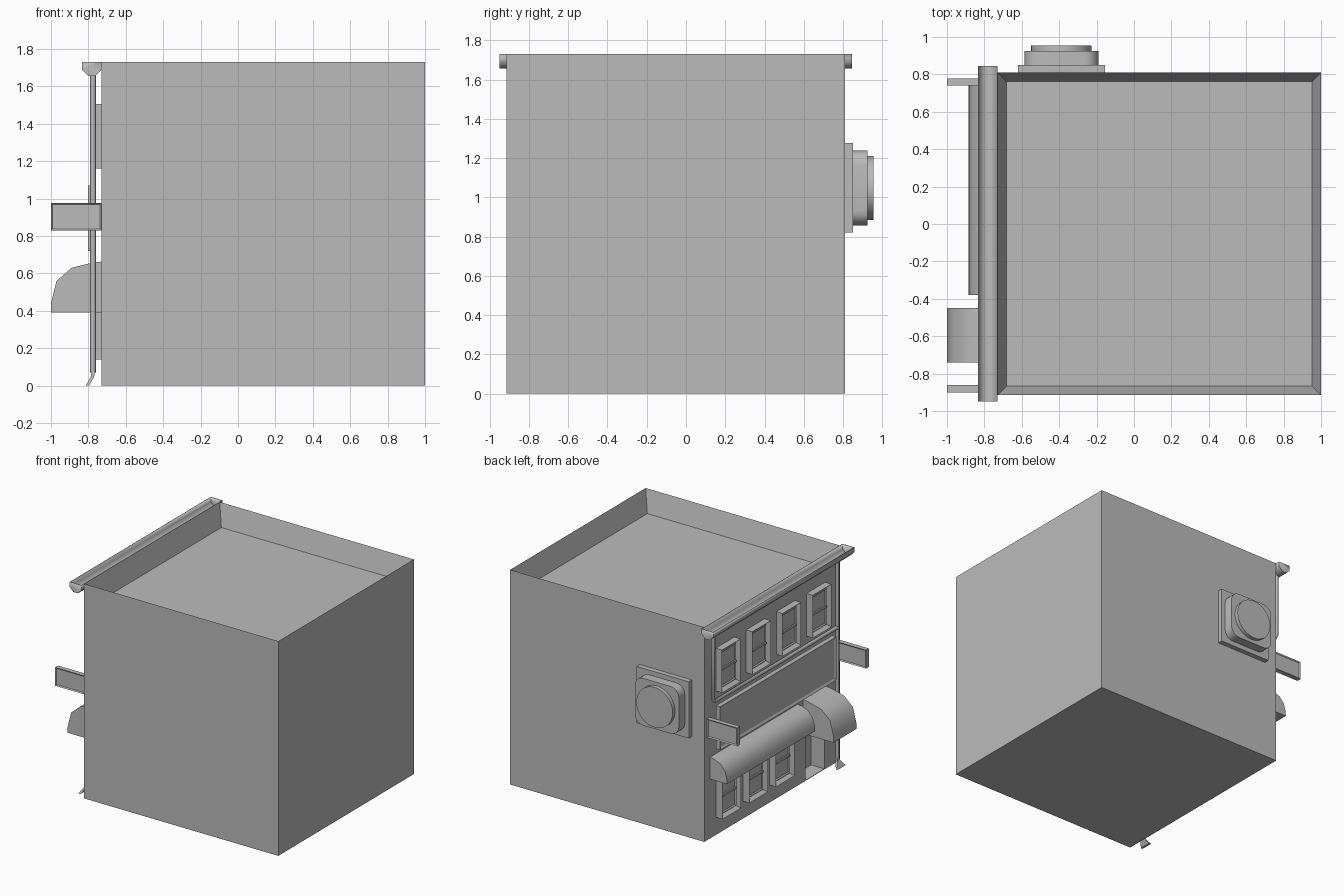
import bpy, bmesh
from mathutils import Vector

cube = bpy.data.objects.get("Cube")
if cube:
    bpy.data.objects.remove(cube, do_unlink=True)

GREY = (0.5, 0.5, 0.5, 1)
stone = bpy.data.materials.new("plain_grey")
stone.use_nodes = True
stone.diffuse_color = GREY
stone.node_tree.nodes["Principled BSDF"].inputs["Base Color"].default_value = GREY

WALL = -0.73


def finish(name, bm, smooth=False):
    bmesh.ops.recalc_face_normals(bm, faces=bm.faces)
    mesh = bpy.data.meshes.new(name)
    bm.to_mesh(mesh)
    bm.free()
    mesh.materials.append(stone)
    ob = bpy.data.objects.new(name, mesh)
    bpy.context.scene.collection.objects.link(ob)
    if smooth:
        bpy.ops.object.select_all(action='DESELECT')
        ob.select_set(True)
        bpy.context.view_layer.objects.active = ob
        bpy.ops.object.shade_smooth_by_angle(angle=0.87)
    return ob


def add_box(bm, x, y, z):
    verts = bmesh.ops.create_cube(bm, size=1)["verts"]
    for v in verts:
        v.co = Vector([(r[0] + r[1]) / 2 + c * (r[1] - r[0]) for r, c in zip((x, y, z), v.co)])
    return verts


def panel(bm, x, y, z, axis, margin, depth):
    """Box whose faces along the given axis direction(s) carry a sunken field."""
    verts = add_box(bm, x, y, z)
    faces = {f for v in verts for f in v.link_faces}
    for f in faces:
        f.normal_update()
    chosen = [f for f in faces if any(f.normal.dot(Vector(a)) > 0.9 for a in axis)]
    bmesh.ops.inset_individual(bm, faces=chosen, thickness=margin, depth=0)
    for f in chosen:
        bmesh.ops.translate(bm, verts=f.verts, vec=-f.normal * depth)


def prism(name, profile, y0, y1):
    """Closed x-z profile swept along y."""
    bm = bmesh.new()
    face = bm.faces.new([bm.verts.new((x, y0, z)) for x, z in profile])
    ext = bmesh.ops.extrude_face_region(bm, geom=[face])["geom"]
    bmesh.ops.translate(bm, vec=(0, y1 - y0, 0),
                        verts=[g for g in ext if isinstance(g, bmesh.types.BMVert)])
    return finish(name, bm, True)


def cut(ob, name, x, y, z):
    bm = bmesh.new()
    add_box(bm, x, y, z)
    cutter = finish(name, bm)
    cutter.hide_render = True
    cutter.hide_viewport = True
    mod = ob.modifiers.new(name, 'BOOLEAN')
    mod.object = cutter
    mod.solver = 'EXACT'
    bpy.context.view_layer.objects.active = ob
    ob.select_set(True)
    bpy.ops.object.modifier_apply(modifier=mod.name)
    bpy.data.objects.remove(cutter, do_unlink=True)


# Main block with sunken roof and recessed doorway
bm = bmesh.new()
panel(bm, (WALL, 1), (-0.915, 0.81), (0, 1.73), [(0, 0, 1)], 0.068, 0.175)
building = finish("building", bm)
cut(building, "doorway_cutter", (WALL - 0.1, WALL + 0.12), (-0.72, -0.48), (0.004, 0.5))


# Windows: deep frame, recessed glass and a cross rail
def window(name, yc, z0, z1):
    bm = bmesh.new()
    half = 0.118
    panel(bm, (-0.787, WALL), (yc - half, yc + half), (z0, z1), [(-1, 0, 0)], 0.03, 0.03)
    panel(bm, (-0.765, -0.75), (yc - half + 0.03, yc + half - 0.03), (z0 + 0.03, z1 - 0.03),
          [(-1, 0, 0)], 0.016, 0.01)
    zc = (z0 + z1) / 2
    add_box(bm, (-0.768, -0.75), (yc - half + 0.03, yc + half - 0.03), (zc - 0.008, zc + 0.008))
    finish(name, bm)


for i in range(4):
    window(f"upper_window_{i + 1}", 0.545 - 0.385 * i, 1.16, 1.505)
for i in range(3):
    window(f"lower_window_{i + 1}", 0.54 - 0.34 * i, 0.14, 0.485)

# Long sign board and two projecting signs
bm = bmesh.new()
panel(bm, (-0.802, -0.765), (-0.77, 0.71), (0.72, 1.07), [(-1, 0, 0)], 0.025, 0.01)
finish("sign_board", bm)
for name, y0 in (("hanging_sign_back", 0.74), ("hanging_sign_front", -0.9)):
    bm = bmesh.new()
    panel(bm, (-1, WALL), (y0, y0 + 0.038), (0.83, 0.978),
          [(0, 1, 0), (0, -1, 0)], 0.012, 0.008)
    finish(name, bm)

# Curved awnings
prism("door_awning", [(WALL, 0.39), (-1, 0.39), (-1, 0.44), (-0.97, 0.56),
                      (-0.89, 0.63), (-0.77, 0.66), (WALL, 0.663)], -0.74, -0.45)
prism("long_awning", [(WALL, 0.48), (-0.885, 0.48), (-0.882, 0.52), (-0.865, 0.58),
                      (-0.825, 0.627), (-0.77, 0.65), (WALL, 0.655)], -0.38, 0.74)

# Open gutter along the roof edge, with end caps
bm = bmesh.new()
trough = [(-0.835, 1.73), (-0.835, 1.69), (-0.803, 1.657),
          (-0.762, 1.657), (WALL, 1.69), (WALL, 1.73)]
ends = [[bm.verts.new((x, y, z)) for x, z in trough] for y in (-0.95, 0.845)]
for a, b, c, d in zip(ends[0], ends[0][1:], ends[1][1:], ends[1]):
    bm.faces.new((a, b, c, d))
for end in ends:
    bm.faces.new(end)
gutter = finish("gutter", bm, True)
shell = gutter.modifiers.new("thickness", 'SOLIDIFY')
shell.thickness = 0.004


# Drainpipes: short drop, long cross run and downpipe
def pipe(name, points):
    curve = bpy.data.curves.new(name, 'CURVE')
    curve.dimensions = '3D'
    curve.bevel_depth = 0.015
    curve.bevel_resolution = 2
    curve.use_fill_caps = True
    line = curve.splines.new('POLY')
    line.points.add(len(points) - 1)
    for p, co in zip(line.points, points):
        p.co = (*co, 1)
    curve.materials.append(stone)
    bpy.context.scene.collection.objects.link(bpy.data.objects.new(name, curve))


PX, PY = -0.775, -0.82
pipe("cross_pipe", [(PX, 0.76, 1.66), (PX, 0.76, 1.14), (PX, 0.74, 1.12), (PX, PY, 1.12)])
pipe("downpipe", [(PX, PY, 1.66), (PX, PY, 0.07)])

# Flared spout at the foot of the downpipe
bm = bmesh.new()
rings = []
for x, z, half in ((PX + 0.012, 0.08, 0.015), (PX + 0.005, 0.045, 0.018), (-0.805, 0.003, 0.05)):
    rings.append([bm.verts.new((x + dx, PY + s * half, z))
                  for dx, s in ((-0.018, -1), (-0.018, 1), (0, 1), (0, -1))])
for lo, hi in zip(rings, rings[1:]):
    for i in range(4):
        j = (i + 1) % 4
        bm.faces.new((lo[i], lo[j], hi[j], hi[i]))
bm.faces.new(rings[0])
bm.faces.new(rings[-1])
bmesh.ops.translate(bm, verts=rings[-1], vec=(0.008, 0, -0.003))
finish("spout", bm)

# Vent on the back wall: plate, rounded housing and round cover
VX, VZ = -0.388, 1.048
bm = bmesh.new()
add_box(bm, (VX - 0.232, VX + 0.232), (0.8, 0.85), (VZ - 0.228, VZ + 0.228))
finish("vent_plate", bm)
bm = bmesh.new()
add_box(bm, (VX - 0.197, VX + 0.197), (0.845, 0.925), (VZ - 0.19, VZ + 0.19))
corners = [e for e in bm.edges if abs(e.verts[0].co.y - e.verts[1].co.y) > 0.01]
bmesh.ops.bevel(bm, geom=corners, offset=0.075, segments=5, profile=0.5, affect='EDGES')
finish("vent_housing", bm, True)
bm = bmesh.new()
bmesh.ops.create_cone(bm, cap_ends=True, segments=32, radius1=0.162, radius2=0.162, depth=0.035)
for v in bm.verts:
    x, y, z = v.co
    v.co = (VX + x, 0.938 + z, VZ + y)
finish("vent_cover", bm, True)
